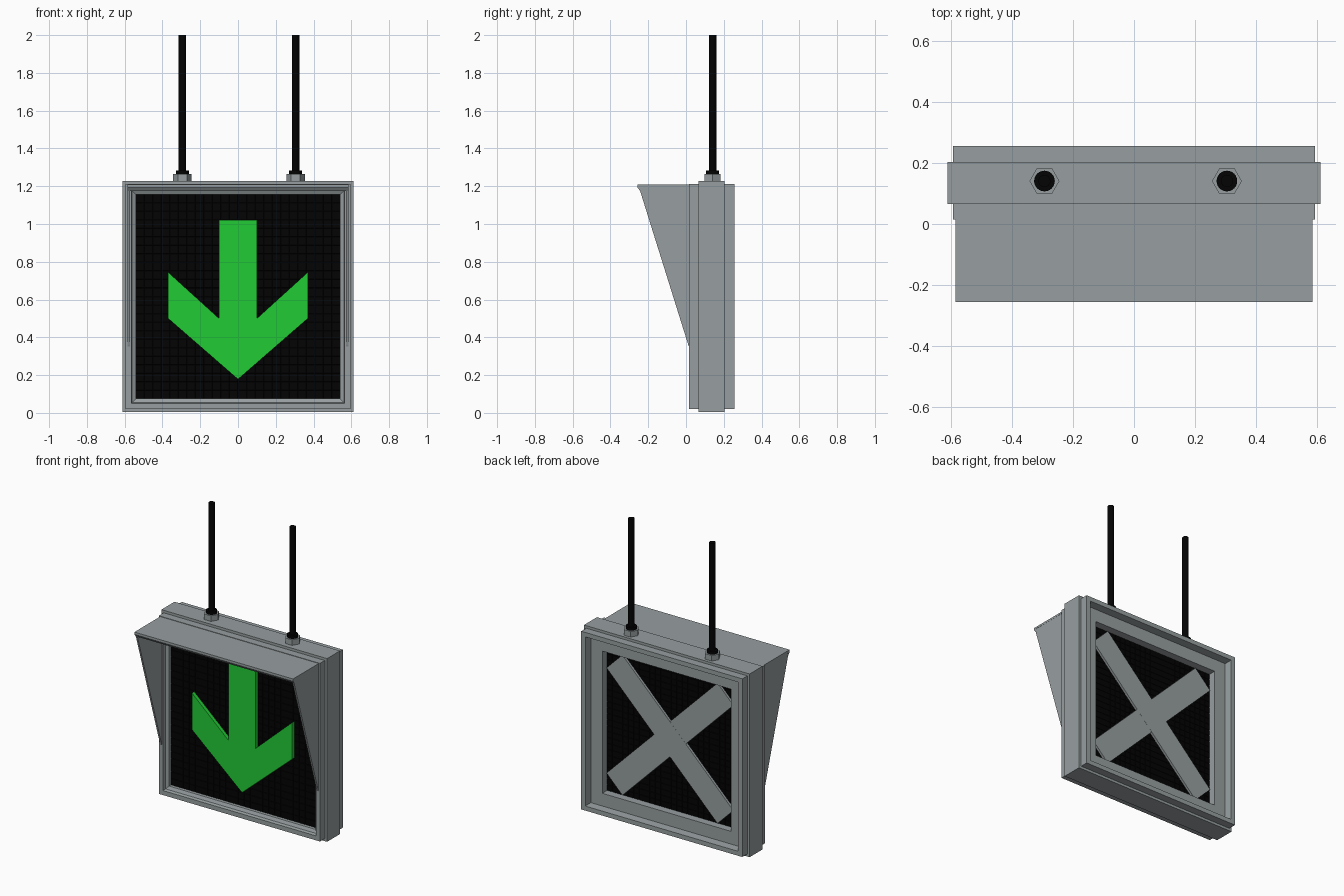
import bpy, bmesh, math
from mathutils import Matrix, Vector

if "Cube" in bpy.data.objects:
    bpy.data.objects.remove(bpy.data.objects["Cube"])

ZC = 0.616  # height of the sign's centre


def material(name, rgb):
    m = bpy.data.materials.new(name)
    m.diffuse_color = (*rgb, 1)
    m.use_nodes = True
    m.node_tree.nodes["Principled BSDF"].inputs["Base Color"].default_value = m.diffuse_color
    return m


black = material("black", (0.001, 0.001, 0.001))
green = material("green", (0.016, 0.6, 0.035))
grey = material("grey", (0.31, 0.345, 0.355))


def finish(name, bm, mat, recalc=True):
    if recalc:
        bmesh.ops.recalc_face_normals(bm, faces=bm.faces)
    me = bpy.data.meshes.new(name)
    bm.to_mesh(me)
    bm.free()
    ob = bpy.data.objects.new(name, me)
    bpy.context.collection.objects.link(ob)
    me.materials.append(mat)
    return ob


def prism(name, pts, place, a, b, mat):
    """Extrude a 2D outline from a to b; place(u, v, t) gives the 3D point."""
    bm = bmesh.new()
    f = bm.faces.new([bm.verts.new(place(u, v, a)) for u, v in pts])
    shift = Vector(place(0, 0, b)) - Vector(place(0, 0, a))
    ext = bmesh.ops.extrude_face_region(bm, geom=[f], use_keep_orig=True)
    verts = [g for g in ext["geom"] if isinstance(g, bmesh.types.BMVert)]
    bmesh.ops.translate(bm, verts=verts, vec=shift)
    return finish(name, bm, mat)


def cylinder(name, x, y, z0, z1, r, n, mat, smooth=True, turn=0):
    bm = bmesh.new()
    place = Matrix.Translation((x, y, (z0 + z1) / 2)) @ Matrix.Rotation(turn, 4, 'Z')
    bmesh.ops.create_cone(bm, cap_ends=True, segments=n, radius1=r, radius2=r, depth=z1 - z0, matrix=place)
    for f in bm.faces:
        f.smooth = smooth and len(f.verts) == 4
    for e in bm.edges:
        e.smooth = all(len(f.verts) == 4 for f in e.link_faces)
    return finish(name, bm, mat)


def in_xz(u, v, t):
    return (u, t, v)


def in_yz(u, v, t):
    return (t, u, v)


# Housing: stepped frame section (half width, y) swept round a square
section = [(0.54, 0.075), (0.54, 0.045), (0.56, 0.035), (0.565, 0.015), (0.595, 0.015),
           (0.595, 0.066), (0.612, 0.066), (0.612, 0.203), (0.595, 0.203), (0.595, 0.256),
           (0.565, 0.256), (0.56, 0.205), (0.475, 0.205), (0.475, 0.145)]
bm = bmesh.new()
corners = [(-1, -1), (1, -1), (1, 1), (-1, 1)]
rings = [[bm.verts.new((sx * h, y, ZC + sz * h)) for sx, sz in corners] for h, y in section]
for i, r in enumerate(rings):
    q = rings[(i + 1) % len(rings)]
    for k in range(4):
        j = (k + 1) % 4
        bm.faces.new((r[k], r[j], q[j], q[k]))
finish("housing", bm, grey)


# Display panels: a grid of small raised pixel tiles
def panel(name, half, y, side):
    bm = bmesh.new()
    bmesh.ops.create_grid(bm, x_segments=24, y_segments=24, size=half,
                          matrix=Matrix.Translation((0, y, ZC)) @ Matrix.Rotation(side * math.pi / 2, 4, 'X'))
    bmesh.ops.inset_individual(bm, faces=bm.faces[:], thickness=0.002, depth=0.002)
    finish(name, bm, black, False)


panel("front_panel", 0.542, 0.068, 1)
panel("rear_panel", 0.478, 0.152, -1)

# Green arrow on the front
half = [(0.1, 1.02), (0.1, 0.5), (0.37, 0.745), (0.37, 0.5)]
arrow = half + [(0, 0.178)] + [(-x, z) for x, z in reversed(half)]
prism("down_arrow", arrow, in_xz, 0.042, 0.067, green)

# Grey cross on the rear, made of two diagonal bars
L, W, c = 0.58, 0.083, math.sqrt(0.5)
for name, s, y in (("cross_bar_a", 1, 0.17), ("cross_bar_b", -1, 0.1695)):
    pts = [(s * c * (u - v), ZC + c * (u + v)) for u, v in ((-L, -W), (L, -W), (L, W), (-L, W))]
    prism(name, pts, in_xz, 0.151, y, grey)

# Sun hood: top sheet with a turned-down lip and two tapered sides
top = [(-0.256, 1.208), (0.02, 1.208), (0.02, 1.195), (-0.237, 1.195), (-0.243, 1.175), (-0.256, 1.192)]
prism("hood_top", top, in_yz, -0.586, 0.586, grey)
side = [(-0.255, 1.206), (0.02, 1.206), (0.02, 0.34), (0.012, 0.36), (-0.243, 1.175), (-0.255, 1.192)]
for s, label in ((-1, "left"), (1, "right")):
    prism("hood_side_" + label, side, in_yz, s * 0.585, s * 0.573, grey)

# Hanging rods with hex nuts (points facing left and right) and collars
for x, label in ((-0.294, "left"), (0.305, "right")):
    y = 0.141
    cylinder("hex_nut_" + label, x, y, 1.225, 1.265, 0.049, 6, grey, False, math.pi / 6)
    cylinder("collar_" + label, x, y, 1.26, 1.283, 0.034, 24, black)
    cylinder("rod_" + label, x, y, 1.27, 2.0, 0.02, 24, black)
